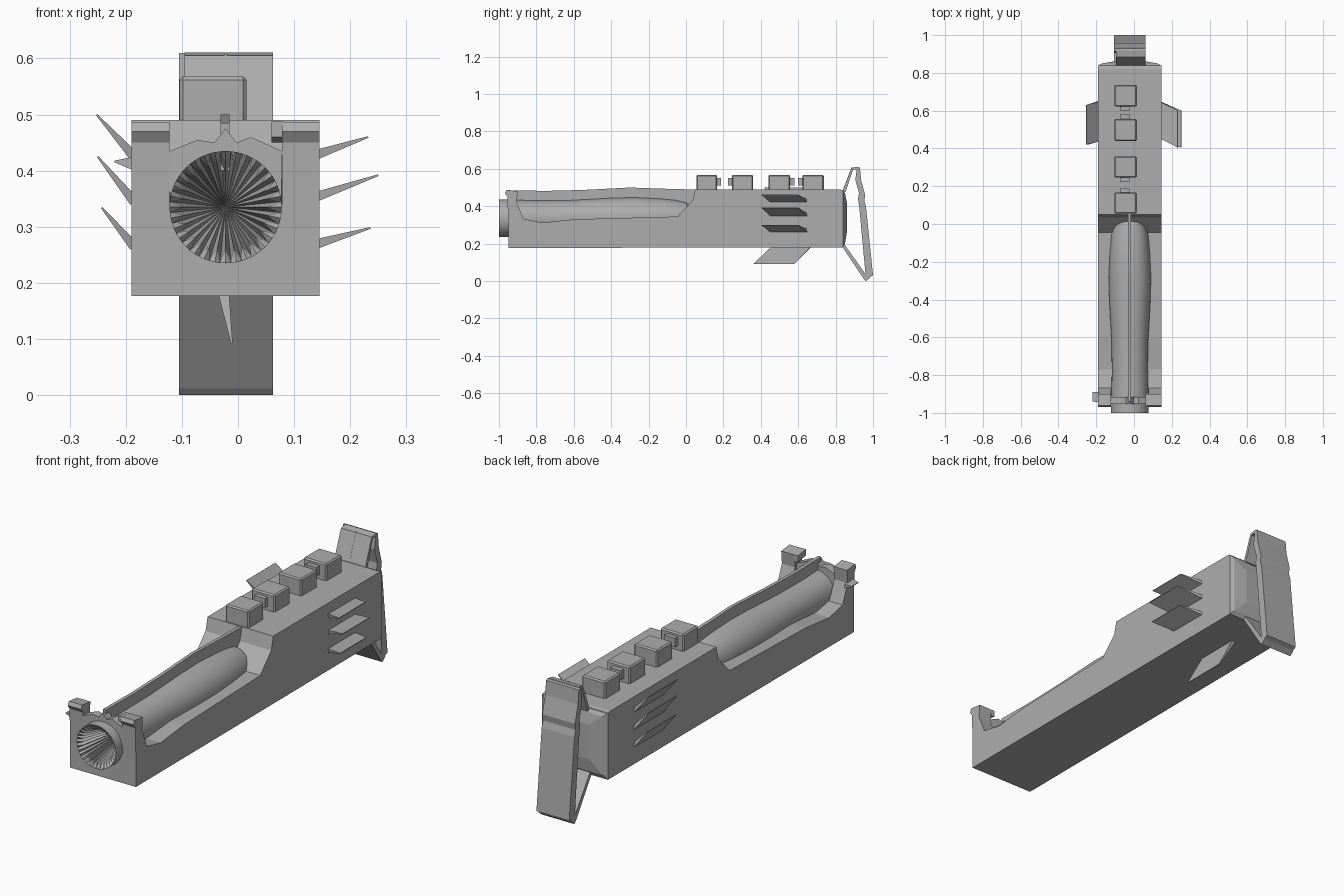
import bpy, bmesh, math

if "Cube" in bpy.data.objects:
    bpy.data.objects.remove(bpy.data.objects["Cube"])

CX, CZ = -0.022, 0.335   # barrel axis

grey = bpy.data.materials.new("mid_grey")
grey.diffuse_color = (0.42, 0.42, 0.42, 1)
grey.use_nodes = True
grey.node_tree.nodes["Principled BSDF"].inputs["Base Color"].default_value = grey.diffuse_color


def loft(name, rings, cap_start=True, cap_end=True, smooth=None):
    """Skin a list of closed rings that have the same point count."""
    bm = bmesh.new()
    vs = [[bm.verts.new(p) for p in r] for r in rings]
    n = len(vs[0])
    for a, b in zip(vs, vs[1:]):
        for i in range(n):
            j = (i + 1) % n
            bm.faces.new((a[i], a[j], b[j], b[i]))
    if cap_start:
        bm.faces.new(vs[0][::-1])
    if cap_end:
        bm.faces.new(vs[-1])
    bmesh.ops.recalc_face_normals(bm, faces=bm.faces)
    me = bpy.data.meshes.new(name)
    bm.to_mesh(me)
    bm.free()
    ob = bpy.data.objects.new(name, me)
    bpy.context.collection.objects.link(ob)
    me.materials.append(grey)
    if smooth:
        bpy.ops.object.select_all(action='DESELECT')
        bpy.context.view_layer.objects.active = ob
        ob.select_set(True)
        bpy.ops.object.shade_smooth_by_angle(angle=math.radians(smooth))
    return ob


def side_prism(name, yz, x0, x1):
    return loft(name, [[(x, y, z) for y, z in yz] for x in (x0, x1)])


def rect(y, x0, x1, z0, z1):
    return [(x0, y, z0), (x1, y, z0), (x1, y, z1), (x0, y, z1)]


def circle(y, r, r2=None, n=64):
    out = []
    for i in range(n):
        a = 2 * math.pi * i / n
        q = r if r2 is None or i % 2 else r2
        out.append((CX + q * math.cos(a), y, CZ + q * math.sin(a)))
    return out


def bevel(ob, w):
    m = ob.modifiers.new("edge_bevel", 'BEVEL')
    m.width, m.segments = w, 1
    m.limit_method = 'ANGLE'


# main body with the long open tray at the front
body = side_prism("body", [
    (-0.95, 0.177), (0.84, 0.18), (0.84, 0.485), (0.82, 0.49), (0.05, 0.49), (0.035, 0.43),
    (-0.045, 0.345), (-0.6, 0.33), (-0.77, 0.312), (-0.88, 0.335), (-0.95, 0.34)], -0.19, 0.145)
cutter = loft("bore_cutter", [circle(-1.05, 0.097), circle(-0.78, 0.097)])
m = body.modifiers.new("bore", 'BOOLEAN')
m.operation, m.object, m.solver = 'DIFFERENCE', cutter, 'EXACT'
bpy.context.view_layer.objects.active = body
bpy.ops.object.modifier_apply(modifier="bore")
bpy.data.objects.remove(cutter)

# shallow crowned rear plate
loft("rear_cap", [rect(0.838, -0.19, 0.145, 0.18, 0.487), rect(0.85, -0.17, 0.125, 0.2, 0.47),
                  rect(0.86, -0.11, 0.065, 0.26, 0.42)])

# barrel: ribbed conical muzzle continuing into the bulged outer tube
rings = [circle(-0.80, 0.001), circle(-0.88, 0.055, 0.045), circle(-0.985, 0.096, 0.075), circle(-1.0, 0.1)]
for y, r in ((-0.95, 0.1), (-0.8, 0.095), (-0.62, 0.097), (-0.42, 0.108), (-0.28, 0.112),
             (-0.15, 0.106), (-0.06, 0.098), (0.0, 0.085), (0.03, 0.06), (0.04, 0.02)):
    rings.append(circle(y, r))
loft("barrel", rings, smooth=25)

# thin rib along the top of the barrel
side_prism("top_rib", [(-0.94, 0.4), (-0.94, 0.485), (-0.75, 0.482), (-0.55, 0.487), (-0.3, 0.5),
                       (-0.1, 0.493), (0.06, 0.489), (0.06, 0.4)], CX - 0.009, CX + 0.007)

# front posts either side of the muzzle
post = [(-0.95, 0.3), (-0.955, 0.45), (-0.968, 0.47), (-0.96, 0.487), (-0.9, 0.48), (-0.905, 0.42),
        (-0.87, 0.335), (-0.85, 0.3)]
side_prism("post_right", post, 0.078, 0.145)
side_prism("post_left", post, -0.19, -0.122)
side_prism("post_tip_right", [(-0.96, 0.46), (-0.96, 0.488), (-0.9, 0.48), (-0.9, 0.45)], 0.06, 0.08)
loft("post_spike_left", [[(-0.185, -0.945, 0.4), (-0.185, -0.89, 0.4), (-0.185, -0.89, 0.42), (-0.185, -0.945, 0.425)],
                         [(-0.22, -0.94, 0.415), (-0.22, -0.89, 0.415), (-0.22, -0.89, 0.418), (-0.22, -0.94, 0.418)]])

# collar bridging the posts over the muzzle
arc = [(CX + 0.0995 * math.cos(math.radians(a)), CZ + 0.0995 * math.sin(math.radians(a)))
       for a in range(180, -1, -15)]
outline = arc + [(CX + 0.1, CZ + 0.1), (CX + 0.045, CZ + 0.125), (CX + 0.02, CZ + 0.115),
                 (CX, CZ + 0.14), (CX - 0.02, CZ + 0.115), (CX - 0.05, CZ + 0.12), (CX - 0.1, CZ + 0.1)]
loft("muzzle_collar", [[(x, y, z) for x, z in outline] for y in (-0.953, -0.915)])

# four blocks on top, in facing pairs with small nubs between
for i, (y0, y1, n0, n1) in enumerate(((0.055, 0.167, 0.16, 0.187), (0.245, 0.358, 0.224, 0.25),
                                      (0.44, 0.557, 0.55, 0.58), (0.622, 0.737, 0.6, 0.63))):
    b = loft(f"top_block_{i + 1}", [rect(y0, -0.104, 0.015, 0.48, 0.568), rect(y1, -0.104, 0.015, 0.48, 0.568)])
    bevel(b, 0.006)
    loft(f"block_nub_{i + 1}", [rect(n0, -0.075, -0.02, 0.51, 0.552), rect(n1, -0.075, -0.02, 0.51, 0.552)])


def blade(name, root, tip, t=0.012):
    """Tapered fin: root and tip are (x, z, y_front, y_back)."""
    (xr, zr, a, b), (xt, zt, c, d) = root, tip
    L = math.hypot(xt - xr, zt - zr)
    nx, nz = -(zt - zr) / L, (xt - xr) / L

    def ring(x, z, y0, y1, h):
        return [(x - nx * h, y0, z - nz * h), (x - nx * h, y1, z - nz * h),
                (x + nx * h, y1, z + nz * h), (x + nx * h, y0, z + nz * h)]
    loft(name, [ring(xr, zr, a, b, t), ring(xt, zt, c, d, 0.0015)])


# three swept fins on each side
for i, (zr, zt, xt) in enumerate(((0.427, 0.46, 0.232), (0.352, 0.392, 0.25), (0.268, 0.298, 0.236))):
    blade(f"fin_right_{i + 1}", (0.135, zr, 0.455, 0.65), (xt, zt, 0.405, 0.6), 0.009)
for i, (zr, zt, xt) in enumerate(((0.425, 0.5, -0.252), (0.345, 0.425, -0.25), (0.265, 0.334, -0.243))):
    blade(f"fin_left_{i + 1}", (-0.185, zr, 0.44, 0.65), (xt, zt, 0.42, 0.63), 0.009)

# single fin underneath
blade("fin_bottom", (-0.026, 0.185, 0.46, 0.67), (-0.011, 0.092, 0.36, 0.58), 0.01)

# shoulder plate with its upper and lower struts
X0, X1 = -0.105, 0.062
side_prism("shoulder_plate", [(0.915, 0.61), (0.93, 0.606), (0.936, 0.54), (0.958, 0.46), (0.953, 0.43),
                              (0.962, 0.40), (1.0, 0.03), (0.962, 0.012), (0.926, 0.40), (0.92, 0.44),
                              (0.925, 0.47), (0.905, 0.54)], X0, X1)
side_prism("upper_strut", [(0.835, 0.475), (0.885, 0.605), (0.918, 0.611), (0.918, 0.598),
                           (0.893, 0.595), (0.853, 0.475)], -0.095, X1)
side_prism("strut_ridge", [(0.84, 0.49), (0.885, 0.607), (0.89, 0.607), (0.85, 0.49)], CX - 0.002, CX + 0.002)
side_prism("lower_strut", [(0.835, 0.185), (0.95, 0.012), (0.962, 0.0), (0.985, 0.018), (0.965, 0.03),
                           (0.848, 0.195)], X0, X1)
